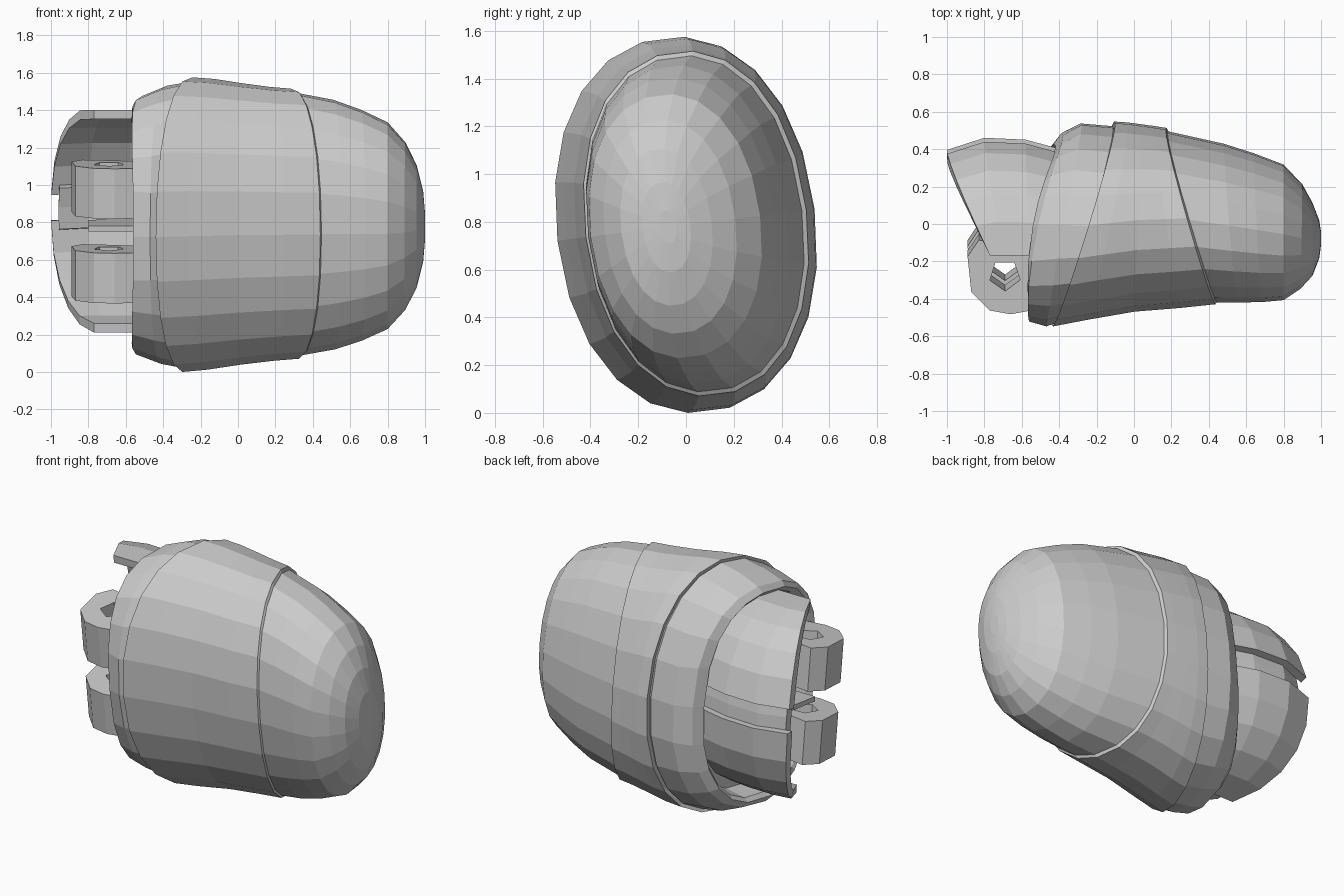
import bpy, bmesh
from math import sin, cos, pi, radians, copysign
from mathutils import Matrix, Vector

if "Cube" in bpy.data.objects:
    bpy.data.objects.remove(bpy.data.objects["Cube"])

TILT = Matrix.Translation((0, 0, .79)) @ Matrix.Rotation(radians(7), 4, 'X') @ Matrix.Translation((0, 0, -.79))
parts = []


def loft(name, rings, caps=True, closed=False):
    """Skin a list of equal-length point rings."""
    bm = bmesh.new()
    vs = [[bm.verts.new(TILT @ Vector(p)) for p in r] for r in rings]
    n = len(vs[0])
    pairs = list(zip(vs, vs[1:])) + ([(vs[-1], vs[0])] if closed else [])
    for a, b in pairs:
        for i in range(n):
            j = (i + 1) % n
            bm.faces.new((a[i], a[j], b[j], b[i]))
    if caps and not closed:
        bm.faces.new(vs[0])
        bm.faces.new(vs[-1])
    bmesh.ops.recalc_face_normals(bm, faces=bm.faces)
    me = bpy.data.meshes.new(name)
    bm.to_mesh(me)
    bm.free()
    ob = bpy.data.objects.new(name, me)
    bpy.context.collection.objects.link(ob)
    parts.append(ob)
    return ob


def oval(xf, yf, xb, yb, h, bow=0.0, e=2.15, n=22):
    """Slanted oval from the front point (xf, yf) to the back point (xb, yb)."""
    ring = []
    for i in range(n):
        t = 2 * pi * i / n
        c, s = cos(t), sin(t)
        c2 = copysign(abs(c) ** (2 / e), c)
        s2 = copysign(abs(s) ** (2 / e), s)
        ring.append(((xf + xb) / 2 + (xb - xf) / 2 * c2 - bow * s * s,
                     (yf + yb) / 2 + (yb - yf) / 2 * c2, .79 + h * s2))
    return ring


# rear collar with recessed mouth
loft("collar", [oval(*r) for r in [
    (-.38, -.40, -.28, .38, .61, .06, 2.5),
    (-.48, -.42, -.40, .41, .63, .09, 2.5),
    (-.53, -.46, -.42, .43, .655, .08, 2.5),
    (-.56, -.50, -.38, .49, .69, .06, 2.4),
    (-.47, -.53, -.28, .545, .745, .02, 2.2),
    (-.42, -.51, -.11, .53, .77),
    (-.38, -.46, -.07, .49, .73)]])

# middle sleeve, stepped at both ends
loft("sleeve", [oval(*r) for r in [
    (-.40, -.45, -.08, .49, .73),
    (-.44, -.53, -.10, .555, .79),
    (-.26, -.495, -.03, .55, .78),
    (0, -.45, .04, .54, .755),
    (.25, -.43, .11, .53, .735),
    (.44, -.41, .17, .52, .725),
    (.46, -.38, .19, .48, .69)]])

# rounded tip
loft("tip", [oval(*r) for r in [
    (.40, -.40, .14, .51, .715),
    (.55, -.40, .48, .435, .67),
    (.68, -.40, .64, .385, .62),
    (.80, -.39, .80, .325, .555),
    (.89, -.33, .90, .22, .45),
    (.955, -.26, .955, .12, .33),
    (.99, -.17, .99, .03, .19),
    (1.0, -.10, 1.0, -.03, .07)]])


def joint_shell(name, t0, t1, steps, inset=0.0, thick=.05):
    """Curved wall segment of the open joint dome."""
    rings = []
    for k in range(steps + 1):
        t = t0 + (t1 - t0) * k / steps
        c, s = abs(cos(t)) ** .9, copysign(abs(sin(t)) ** .9, sin(t))
        prof = [(-.77 - .23 * c + inset, .49), (-.70 - .10 * c, .555), (-.56 - .02 * c, .545), (-.45 + .11 * c, .48)]
        out = [(x, -.08 + (r - inset) * c, .82 + (.60 - inset) * s) for x, r in prof]
        inn = [(x, -.08 + (r - inset - thick) * c, .82 + (.60 - inset - thick) * s)
               for x, r in reversed(prof)]
        rings.append(out + inn)
    return loft(name, rings)


# two dome halves and the recessed strip between them
joint_shell("upper_joint_shell", .13, pi / 2, 5)
joint_shell("lower_joint_shell", -pi / 2, -.07, 5)
joint_shell("joint_gap_panel", -.15, .22, 2, inset=.04)


# hinge knuckles with a pin hole
OUTLINE = [(-.42, -.36), (-.42, -.17), (-.57, -.09), (-.72, -.05), (-.83, -.03),
           (-.89, -.12), (-.87, -.31), (-.77, -.41), (-.66, -.43), (-.55, -.41)]


def knuckle(name, z0, z1):
    hole = []
    for i in range(5):
        a, b = [(-.69 + .085 * cos(-.3 + 2 * pi * k / 5), -.22 + .085 * sin(-.3 + 2 * pi * k / 5))
                for k in (i, i + 1)]
        hole += [a, ((a[0] + b[0]) / 2, (a[1] + b[1]) / 2)]
    return loft(name, [[(x, y, z) for x, y in o] for o, z in
                       ((OUTLINE, z0), (OUTLINE, z1), (hole, z1), (hole, z0))], closed=True)


knuckle("upper_knuckle", .875, 1.145)
knuckle("lower_knuckle", .42, .69)

# thin plate between the knuckles
plate = [(-.80, -.16), (-.42, -.16), (-.42, .24), (-.80, .09)]
loft("middle_plate", [[(x, y, z) for x, y in plate] for z in (.775, .805)])

# set the model on the ground and centre it
co = [v.co for o in parts for v in o.data.vertices]
dy = (min(c.y for c in co) + max(c.y for c in co)) / 2
dz = min(c.z for c in co)
for o in parts:
    o.data.transform(Matrix.Translation((0, -dy, -dz)))
